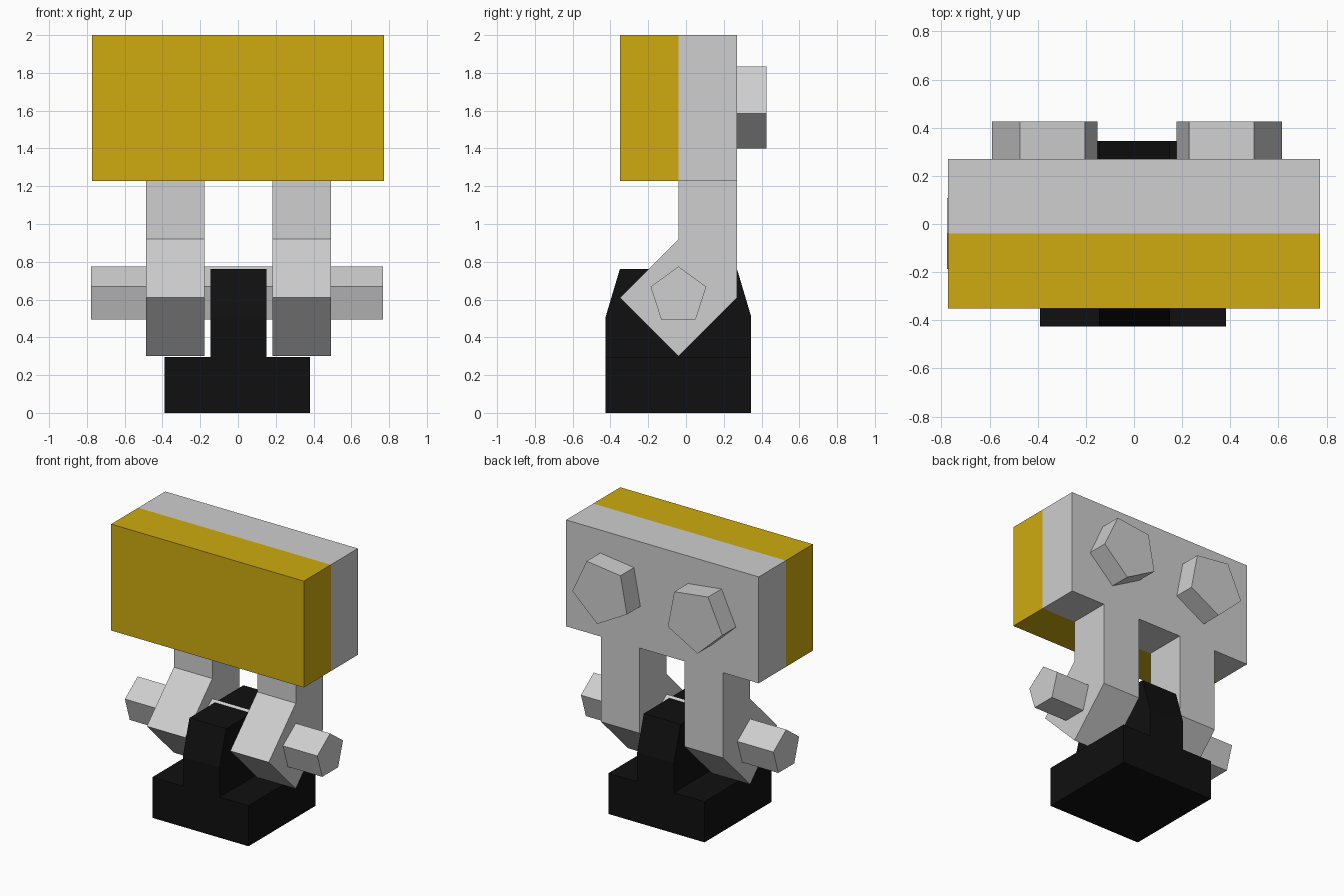
import bpy
import math

cube = bpy.data.objects.get("Cube")
if cube:
    bpy.data.objects.remove(cube, do_unlink=True)


def material(name, rgb):
    m = bpy.data.materials.new(name)
    m.use_nodes = True
    color = (*rgb, 1.0)
    m.diffuse_color = color
    m.node_tree.nodes["Principled BSDF"].inputs["Base Color"].default_value = color
    return m


yellow = material("yellow", (0.62, 0.41, 0.005))
grey = material("light grey", (0.62, 0.62, 0.62))
black = material("black", (0.005, 0.005, 0.005))


def prism(name, profile, axis, low, high, mat):
    """Extrude a 2D profile (y, z) along x, or (x, z) along y."""
    def place(a, b, depth):
        return (depth, a, b) if axis == "x" else (a, depth, b)

    n = len(profile)
    verts = [place(a, b, d) for d in (low, high) for a, b in profile]
    faces = [tuple(range(n)), tuple(range(2 * n - 1, n - 1, -1))]
    faces += [(i, i + n, (i + 1) % n + n, (i + 1) % n) for i in range(n)]
    mesh = bpy.data.meshes.new(name)
    mesh.from_pydata(verts, [], faces)
    mesh.materials.append(mat)
    obj = bpy.data.objects.new(name, mesh)
    bpy.context.collection.objects.link(obj)
    # Make all normals point outwards
    bpy.context.view_layer.objects.active = obj
    obj.select_set(True)
    bpy.ops.object.mode_set(mode="EDIT")
    bpy.ops.mesh.select_all(action="SELECT")
    bpy.ops.mesh.normals_make_consistent(inside=False)
    bpy.ops.object.mode_set(mode="OBJECT")
    obj.select_set(False)
    return obj


def rectangle(a0, a1, b0, b1):
    return [(a0, b0), (a1, b0), (a1, b1), (a0, b1)]


def pentagon(ca, cb, radius, start):
    angles = [math.radians(start + 72 * i) for i in range(5)]
    return [(ca + radius * math.cos(t), cb + radius * math.sin(t)) for t in angles]


front, middle, back = -0.35, -0.04, 0.27
body_low, body_high = 1.228, 2.0

# Upper block: yellow front half, grey back half
prism("front_panel", rectangle(front, middle, body_low, body_high), "x", -0.773, 0.773, yellow)
prism("back_panel", rectangle(middle, back, body_low, body_high), "x", -0.773, 0.773, grey)

# Legs with pointed lower ends
leg = [(middle, body_low), (middle, 0.92), (front, 0.61), (middle, 0.3), (back, 0.61), (back, body_low)]
prism("right_leg", leg, "x", -0.487, -0.178, grey)
prism("left_leg", leg, "x", 0.183, 0.492, grey)

# Five-sided axle through both legs
prism("axle", pentagon(middle, 0.62, 0.155, 90), "x", -0.777, 0.768, grey)

# Mirrored five-sided knobs on the back
prism("left_knob", pentagon(0.387, 1.63, 0.232, 277), "y", back, 0.425, grey)
prism("right_knob", pentagon(-0.362, 1.63, 0.232, 263), "y", back, 0.425, grey)

# Base and tapered upright
prism("base", rectangle(-0.425, 0.345, 0, 0.295), "x", -0.39, 0.382, black)
upright = [(-0.425, 0.29), (-0.425, 0.51), (front, 0.762), (back, 0.762), (0.345, 0.51), (0.345, 0.29)]
prism("upright", upright, "x", -0.145, 0.15, black)
